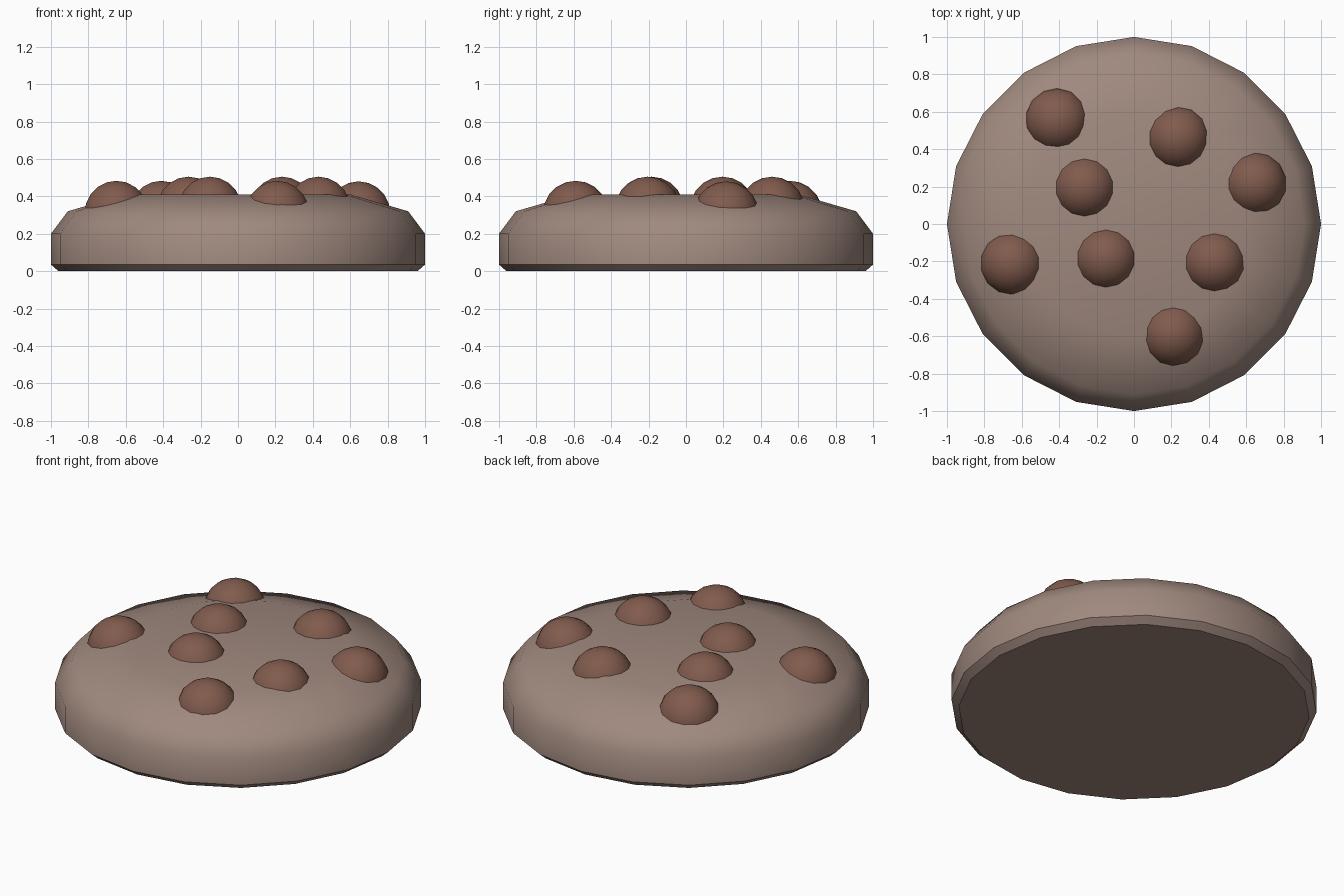
import bpy, bmesh, math

if "Cube" in bpy.data.objects:
    bpy.data.objects.remove(bpy.data.objects["Cube"])


def material(name, rgb):
    m = bpy.data.materials.new(name)
    m.diffuse_color = (*rgb, 1)
    m.use_nodes = True
    m.node_tree.nodes["Principled BSDF"].inputs["Base Color"].default_value = m.diffuse_color
    return m


def add_object(name, bm, mat, angle):
    mesh = bpy.data.meshes.new(name)
    bm.to_mesh(mesh)
    bm.free()
    ob = bpy.data.objects.new(name, mesh)
    bpy.context.collection.objects.link(ob)
    mesh.materials.append(mat)
    bpy.ops.object.select_all(action='DESELECT')
    ob.select_set(True)
    bpy.context.view_layer.objects.active = ob
    bpy.ops.object.shade_smooth_by_angle(angle=math.radians(angle))
    return ob


dough = material("baked dough", (0.35, 0.25, 0.21))
chocolate = material("chocolate", (0.22, 0.105, 0.075))

# Cookie body: 20-sided turned profile (radius, height)
SIDES = 20
profile = [(0.96, 0), (1, 0.035), (1, 0.2), (0.91, 0.32), (0.6, 0.41)]
bm = bmesh.new()
rings = []
for r, z in profile:
    rings.append([bm.verts.new((r * math.cos(2 * math.pi * i / SIDES),
                                r * math.sin(2 * math.pi * i / SIDES), z))
                  for i in range(SIDES)])
for low, high in zip(rings, rings[1:]):
    for i in range(SIDES):
        j = (i + 1) % SIDES
        bm.faces.new((low[i], low[j], high[j], high[i]))
bm.faces.new(rings[-1])
bm.faces.new(rings[0][::-1])
add_object("cookie_body", bm, dough, 40)

# Chocolate chips: balls sunk into the top (x, y, centre height)
chips = [(-0.41, 0.555, 0.308), (0.235, 0.46, 0.33), (0.645, 0.215, 0.305),
         (-0.265, 0.195, 0.33), (-0.65, -0.21, 0.308), (-0.15, -0.185, 0.33),
         (0.43, -0.205, 0.33), (0.21, -0.59, 0.308)]
for n, place in enumerate(chips, 1):
    bm = bmesh.new()
    bmesh.ops.create_uvsphere(bm, u_segments=14, v_segments=10, radius=0.175)
    bmesh.ops.translate(bm, verts=bm.verts, vec=place)
    add_object(f"chocolate_chip_{n}", bm, chocolate, 60)
